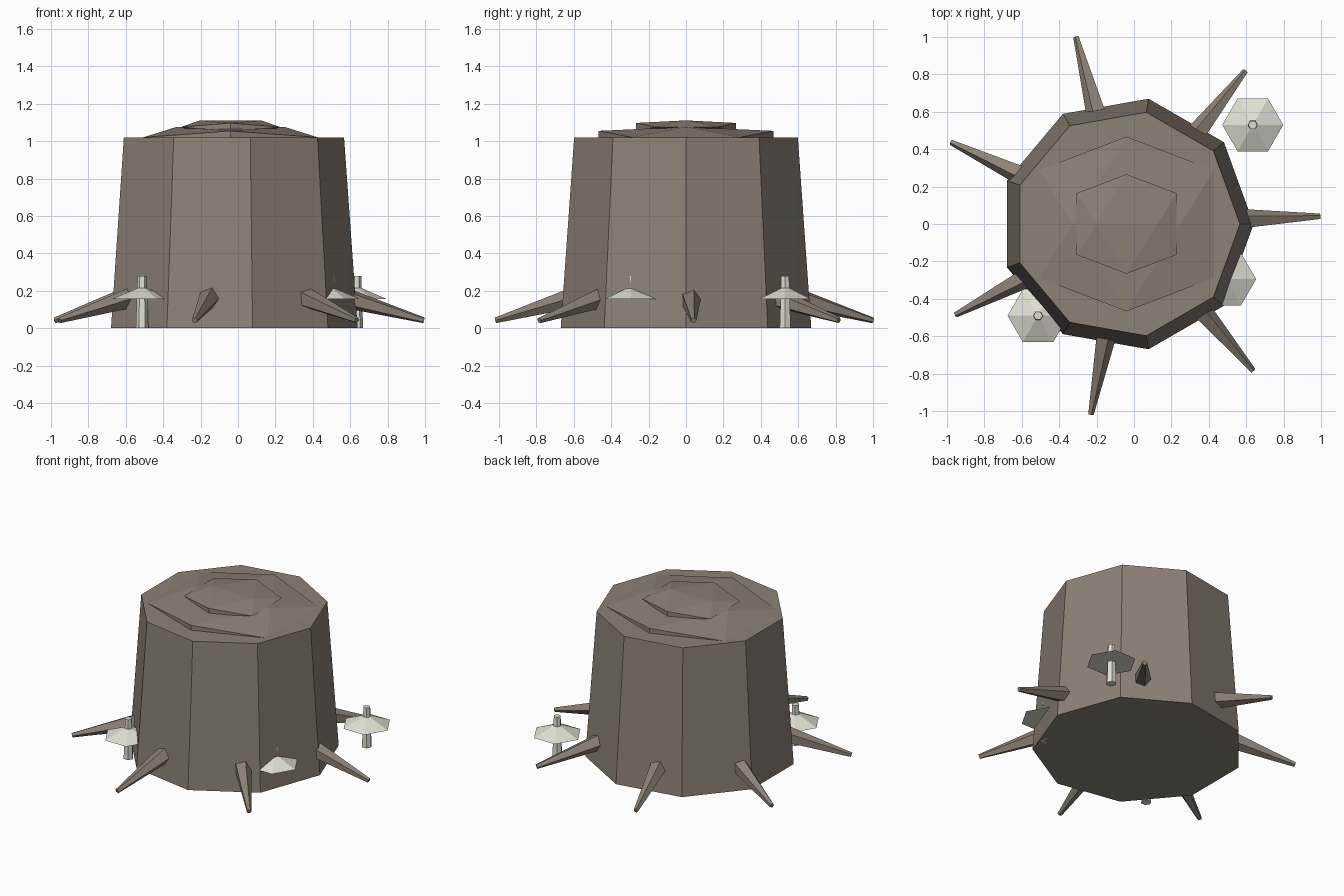
import bpy, bmesh, math
from mathutils import Vector

if "Cube" in bpy.data.objects:
    bpy.data.objects.remove(bpy.data.objects["Cube"])

CX = -0.04  # trunk axis


def material(name, rgb):
    m = bpy.data.materials.new(name)
    m.diffuse_color = (*rgb, 1)
    m.use_nodes = True
    m.node_tree.nodes["Principled BSDF"].inputs["Base Color"].default_value = m.diffuse_color
    return m


bark = material("bark_brown", (0.265, 0.222, 0.178))
pale = material("pale_mushroom", (0.74, 0.74, 0.65))


def finish(name, bm, mat):
    bmesh.ops.recalc_face_normals(bm, faces=bm.faces)
    me = bpy.data.meshes.new(name)
    bm.to_mesh(me)
    bm.free()
    me.materials.append(mat)
    ob = bpy.data.objects.new(name, me)
    bpy.context.collection.objects.link(ob)
    return ob


def tapered(name, start, end, r1, r2, sides, mat):
    """Flat-sided cone or frustum between two points."""
    start, end = Vector(start), Vector(end)
    axis = end - start
    bm = bmesh.new()
    bmesh.ops.create_cone(bm, cap_ends=True, segments=sides,
                          radius1=r1, radius2=r2, depth=axis.length)
    # first corner of every ring points along local +x
    for v in bm.verts:
        v.co.x, v.co.y = v.co.y, -v.co.x
    if axis.x or axis.y:
        bmesh.ops.transform(bm, matrix=axis.to_track_quat('Z', 'Y').to_matrix().to_4x4(),
                            verts=bm.verts)
    bmesh.ops.translate(bm, vec=(start + end) / 2, verts=bm.verts)
    return finish(name, bm, mat)


def flat_icosahedron(name, z, radius, height, mat):
    """Squashed twenty-sided solid with its top edge along x."""
    phi = (1 + math.sqrt(5)) / 2
    n = math.sqrt(1 + phi * phi)
    bm = bmesh.new()
    for s in (-1, 1):
        for t in (-phi, phi):
            for p in ((s, 0, t), (t, s, 0), (0, t, s)):
                bm.verts.new((CX + p[0] / n * radius, p[1] / n * radius,
                              z + p[2] / n * height))
    bmesh.ops.convex_hull(bm, input=bm.verts)
    return finish(name, bm, mat)


# Trunk and the two raised growth rings
tapered("trunk", (CX, 0, 0), (CX, 0, 1.02), 0.68, 0.607, 9, bark)
flat_icosahedron("outer_growth_ring", 1.02, 0.549, 0.066, bark)
flat_icosahedron("inner_growth_ring", 1.075, 0.313, 0.042, bark)

# Seven roots spreading from the trunk
for i in range(7):
    a = math.radians(2.2 + i * 360 / 7 - (1.5 if i in (1, 3) else 0))
    c, s = math.cos(a), math.sin(a)
    tapered(f"root_{i + 1}", (CX + 0.48 * c, 0.48 * s, 0.2),
            (CX + 1.035 * c, 1.035 * s, 0.042), 0.07, 0.016, 5, bark)

# Mushrooms: stem running through a six-sided cap
for i, (x, y) in enumerate([(0.635, 0.53), (-0.513, -0.49), (0.49, -0.295)], 1):
    tapered(f"mushroom_stem_{i}", (x, y, 0), (x, y, 0.28), 0.034, 0.024, 6, pale)
    tapered(f"mushroom_cap_{i}", (x, y, 0.155), (x, y, 0.225), 0.163, 0, 6, pale)
